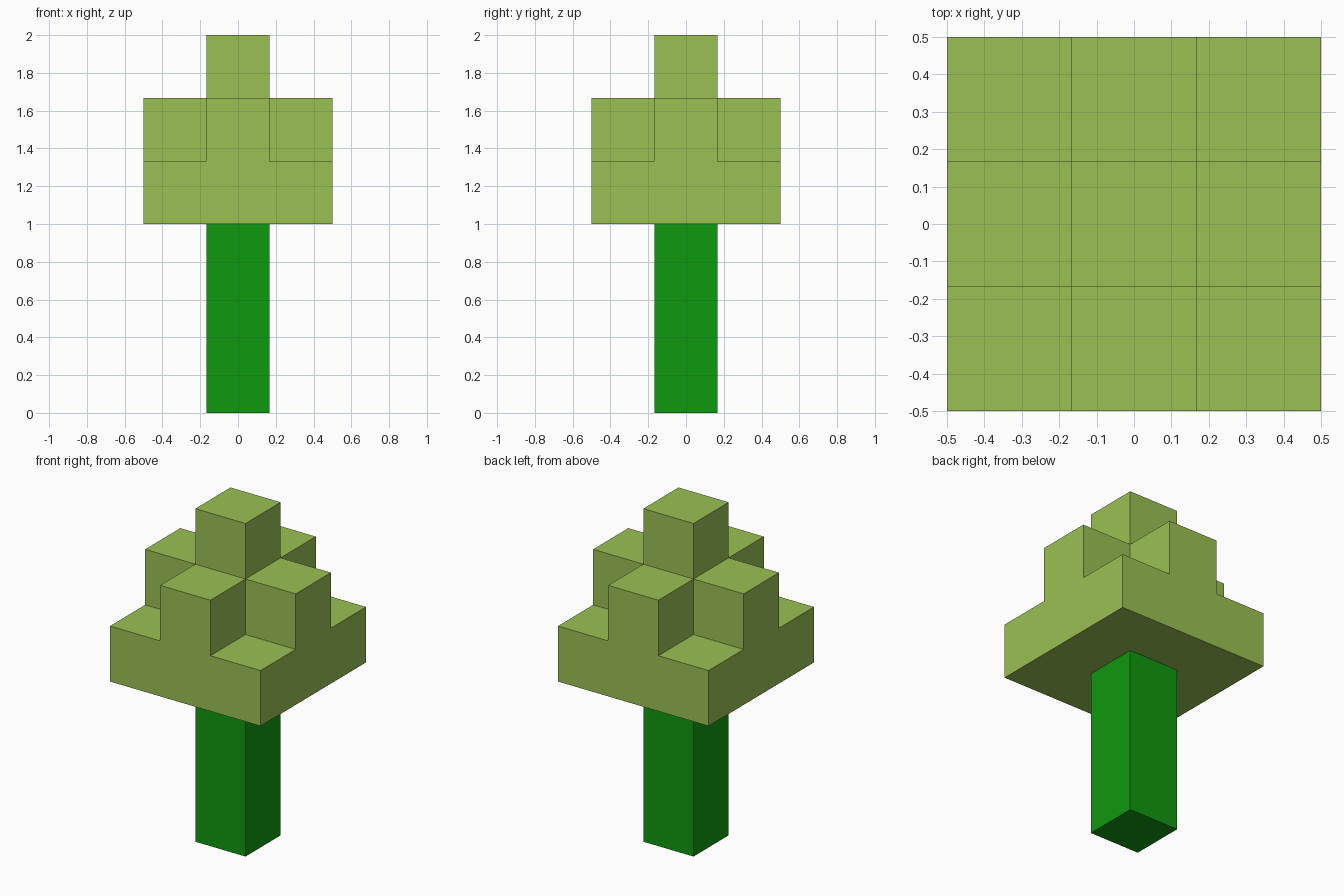
import bpy
import bmesh
from mathutils import Matrix, Vector

cube = bpy.data.objects.get("Cube")
if cube:
    bpy.data.objects.remove(cube, do_unlink=True)

U = 1 / 3  # block size


def make_material(name, color):
    mat = bpy.data.materials.new(name)
    mat.use_nodes = True
    mat.diffuse_color = color
    mat.node_tree.nodes["Principled BSDF"].inputs["Base Color"].default_value = color
    return mat


def add_object(name, bm, mat):
    mesh = bpy.data.meshes.new(name)
    bm.to_mesh(mesh)
    bm.free()
    mesh.materials.append(mat)
    obj = bpy.data.objects.new(name, mesh)
    bpy.context.collection.objects.link(obj)
    return obj


leaf_green = make_material("leaf green", (0.328, 0.527, 0.087, 1))
trunk_green = make_material("trunk green", (0.0048, 0.319, 0.0048, 1))

# Trunk: a square post
bm = bmesh.new()
bmesh.ops.create_cube(bm, size=1, matrix=Matrix.Translation((0, 0, 0.5)) @ Matrix.Diagonal((U, U, 1, 1)))
add_object("trunk", bm, trunk_green)

# Crown: blocks stacked 1 high at corners, 2 at sides, 3 in the middle
blocks = {(x, y, z) for x in (-1, 0, 1) for y in (-1, 0, 1) for z in range(3 - abs(x) - abs(y))}
bm = bmesh.new()
for block in blocks:
    center = Vector(block) * U + Vector((0, 0, 1 + U / 2))
    for axis in range(3):
        for sign in (-1, 1):
            step = [0, 0, 0]
            step[axis] = sign
            if tuple(b + s for b, s in zip(block, step)) in blocks:
                continue  # only outer faces are kept
            n = Vector(step)
            a = Vector([i == (axis + 1) % 3 for i in range(3)])
            b = n.cross(a)
            corners = [center + (n + a * i + b * j) * U / 2 for i, j in ((-1, -1), (1, -1), (1, 1), (-1, 1))]
            bm.faces.new([bm.verts.new(c) for c in corners])
bmesh.ops.remove_doubles(bm, verts=bm.verts, dist=0.001)

# Merge coplanar block faces into clean panels
bmesh.ops.dissolve_limit(bm, angle_limit=0.01, verts=bm.verts, edges=bm.edges)
add_object("leafy_crown", bm, leaf_green)
